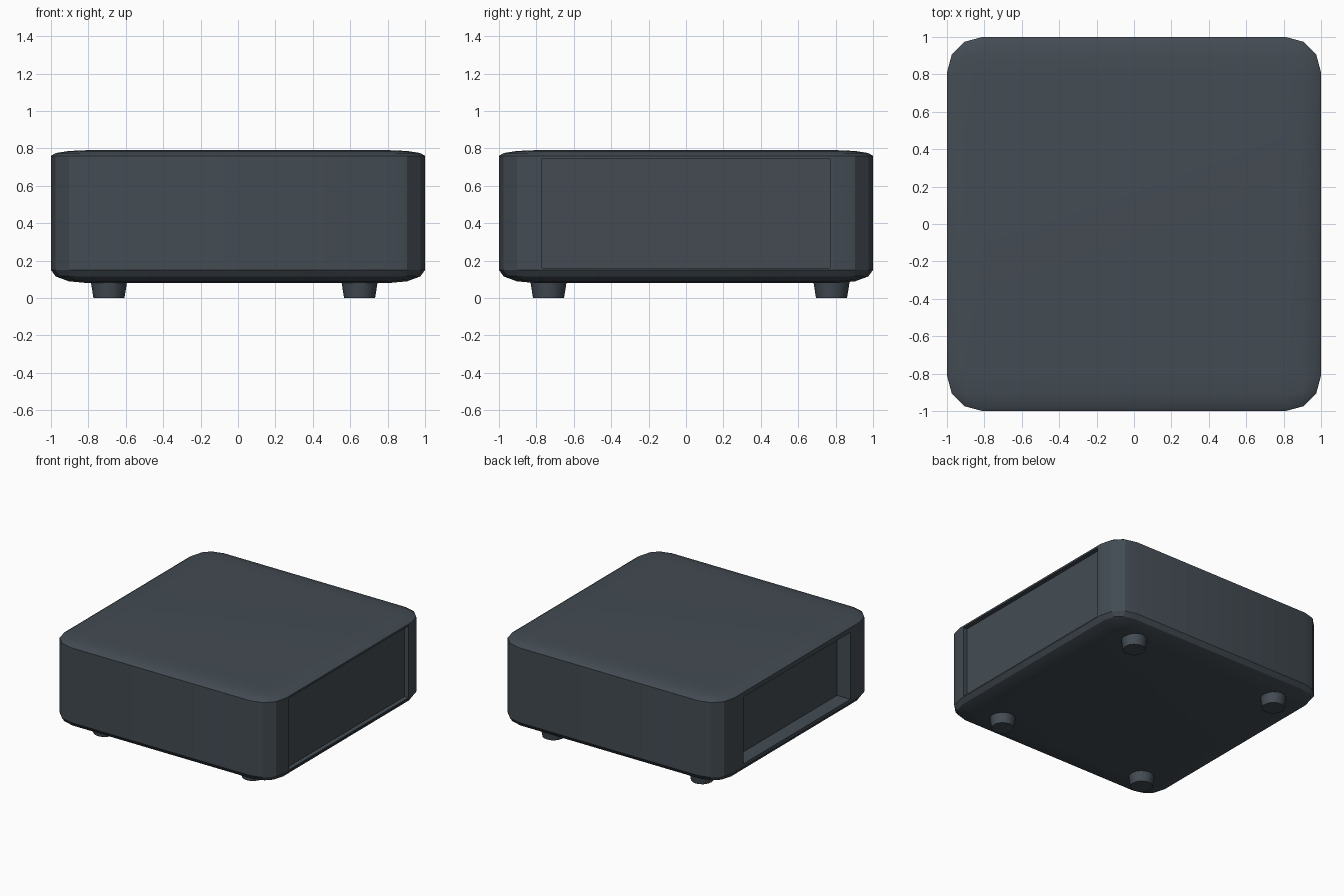
import bpy, bmesh, math

if "Cube" in bpy.data.objects:
    bpy.data.objects.remove(bpy.data.objects["Cube"])

shell_mat = bpy.data.materials.new("slate grey")
shell_mat.diffuse_color = (0.056, 0.071, 0.086, 1)
shell_mat.use_nodes = True
shell_mat.node_tree.nodes["Principled BSDF"].inputs["Base Color"].default_value = shell_mat.diffuse_color


def make_object(name, bm, angle):
    bmesh.ops.recalc_face_normals(bm, faces=bm.faces[:])
    mesh = bpy.data.meshes.new(name)
    bm.to_mesh(mesh)
    bm.free()
    mesh.materials.append(shell_mat)
    ob = bpy.data.objects.new(name, mesh)
    bpy.context.collection.objects.link(ob)
    bpy.ops.object.select_all(action='DESELECT')
    ob.select_set(True)
    bpy.context.view_layer.objects.active = ob
    bpy.ops.object.shade_smooth_by_angle(angle=math.radians(angle))
    return ob


def recess(bm, side, half_y, z0, z1, depth):
    """Sink a rectangular bay into the left (-1) or right (+1) wall."""
    face = max((f for f in bm.faces if f.normal.x * side > 0.99),
               key=lambda f: f.calc_area())
    bmesh.ops.inset_individual(bm, faces=[face], thickness=0.02)
    mid = face.calc_center_median()
    for v in face.verts:
        v.co.y = math.copysign(half_y, v.co.y)
        v.co.z = z1 if v.co.z > mid.z else z0
    floor = bmesh.ops.extrude_discrete_faces(bm, faces=[face])["faces"][0]
    for v in floor.verts:
        v.co.x -= side * depth


# Rounded case: bevelled cube with its top and bottom roundings flattened
R = 0.19
bm = bmesh.new()
bmesh.ops.create_cube(bm, size=2)
bmesh.ops.bevel(bm, geom=bm.edges[:], offset=R, segments=3, profile=0.5,
                affect='EDGES')
for v in bm.verts:
    z = v.co.z
    if z > 0:
        v.co.z = 0.76 + 0.03 * (z - (1 - R)) / R
    else:
        v.co.z = 0.15 + 0.07 * (z + (1 - R)) / R
bm.normal_update()
recess(bm, 1, 0.77, 0.16, 0.745, 0.036)
bm.normal_update()
recess(bm, -1, 0.69, 0.177, 0.722, 0.12)
make_object("case", bm, 25)

# Four tapered feet
for x, xn in ((-0.69, "left"), (0.65, "right")):
    for y, yn in ((-0.735, "front"), (0.778, "back")):
        bm = bmesh.new()
        bmesh.ops.create_cone(bm, cap_ends=True, segments=16,
                              radius1=0.083, radius2=0.099, depth=0.1)
        bmesh.ops.translate(bm, verts=bm.verts[:], vec=(x, y, 0.05))
        make_object(f"{yn}_{xn}_foot", bm, 30)
